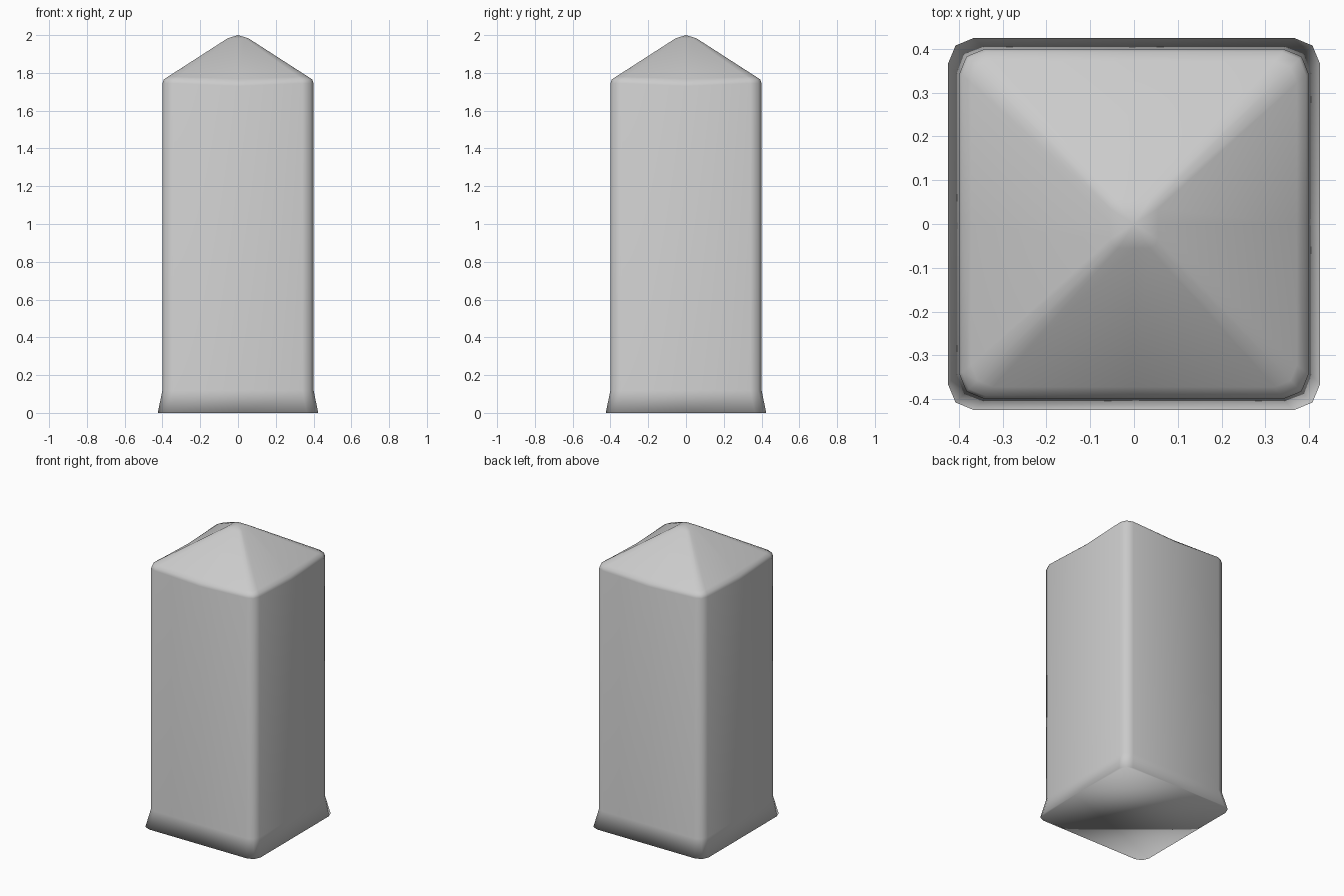
import bpy
import bmesh
from math import sqrt

cube = bpy.data.objects.get("Cube")
if cube:
    bpy.data.objects.remove(cube, do_unlink=True)

stone = bpy.data.materials.new("light_grey_stone")
stone.use_nodes = True
stone.diffuse_color = (0.6, 0.6, 0.6, 1)
stone.node_tree.nodes["Principled BSDF"].inputs["Base Color"].default_value = (0.6, 0.6, 0.6, 1)

bm = bmesh.new()


def ring(half, round_off, z, sag):
    """Square ring with rounded corners; the middle of each side drops by sag."""
    flat = half - round_off
    knee = flat + round_off / sqrt(2)
    side = [(half, 0, z - sag), (half, flat, z), (knee, knee, z), (flat, half, z)]
    verts = []
    for turn in range(4):
        verts += [bm.verts.new(p) for p in side]
        side = [(-y, x, h) for x, y, h in side]
    return verts


# Flared foot, straight shaft, rounded eave and pyramid cap: half width, corner, height, sag
profile = [
    (0.425, 0.06, 0, 0),
    (0.40, 0.06, 0.12, 0),
    (0.40, 0.06, 1.745, 0.015),
    (0.393, 0.055, 1.765, 0.015),
    (0.372, 0.05, 1.779, 0.01),
    (0.055, 0.02, 1.983, 0),
]
rings = [ring(*row) for row in profile]
for low, high in zip(rings, rings[1:]):
    for i in range(len(low)):
        j = (i + 1) % len(low)
        bm.faces.new((low[i], low[j], high[j], high[i]))

# Underside and rounded tip
bm.faces.new(rings[0][::-1])
tip = bm.verts.new((0, 0, 2))
top = rings[-1]
for i in range(len(top)):
    bm.faces.new((top[i], top[(i + 1) % len(top)], tip))

for face in bm.faces:
    face.smooth = True
mesh = bpy.data.meshes.new("bollard_post")
bm.to_mesh(mesh)
bm.free()
mesh.materials.append(stone)
post = bpy.data.objects.new("bollard_post", mesh)
bpy.context.collection.objects.link(post)
